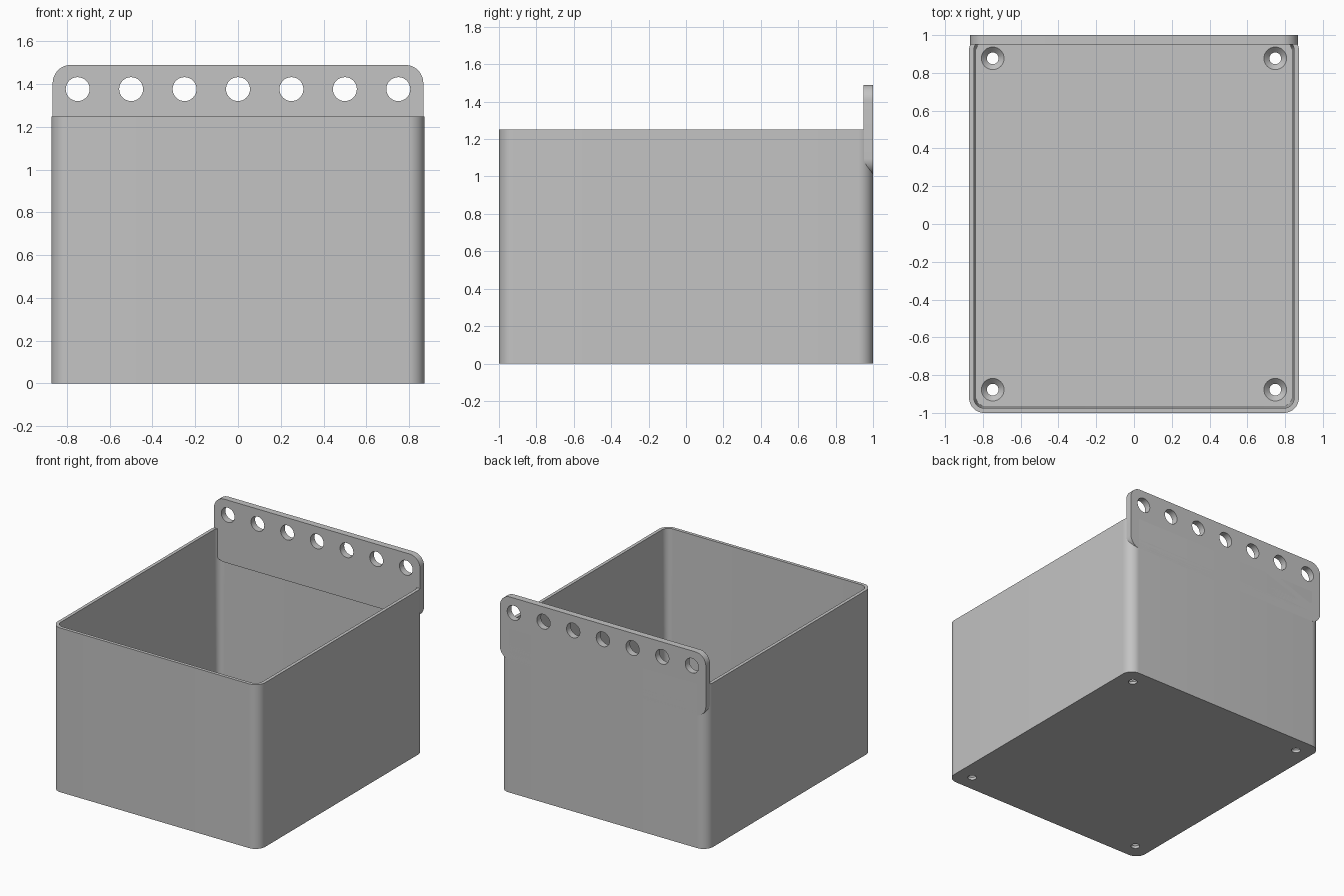
import bpy, bmesh, math

cube = bpy.data.objects.get("Cube")
if cube:
    bpy.data.objects.remove(cube, do_unlink=True)

grey = bpy.data.materials.new("plain grey")
grey.use_nodes = True
COLOUR = (0.55, 0.55, 0.55, 1)
grey.diffuse_color = COLOUR
grey.node_tree.nodes["Principled BSDF"].inputs["Base Color"].default_value = COLOUR


def rounded(x0, x1, y0, y1, r, steps=12):
    """Outline of a rounded rectangle, counter-clockwise."""
    pts = []
    corners = [(x1 - r, y1 - r), (x0 + r, y1 - r), (x0 + r, y0 + r), (x1 - r, y0 + r)]
    for i, (cx, cy) in enumerate(corners):
        for k in range(steps + 1):
            a = math.pi / 2 * (i + k / steps)
            pts.append((cx + r * math.cos(a), cy + r * math.sin(a)))
    return pts


def circle(cx, cy, r, n=32):
    return [(cx + r * math.cos(2 * math.pi * k / n),
             cy + r * math.sin(2 * math.pi * k / n)) for k in range(n)]


def loft(name, rings):
    """Closed solid through a list of (outline, z) rings."""
    bm = bmesh.new()
    loops = [[bm.verts.new((x, y, z)) for x, y in pts] for pts, z in rings]
    for a, b in zip(loops, loops[1:]):
        for i in range(len(a)):
            j = (i + 1) % len(a)
            bm.faces.new((a[i], a[j], b[j], b[i]))
    bm.faces.new(loops[0][::-1])
    bm.faces.new(loops[-1])
    bmesh.ops.recalc_face_normals(bm, faces=bm.faces)
    mesh = bpy.data.meshes.new(name)
    bm.to_mesh(mesh)
    bm.free()
    obj = bpy.data.objects.new(name, mesh)
    bpy.context.collection.objects.link(obj)
    mesh.materials.append(grey)
    return obj


def activate(obj):
    bpy.ops.object.select_all(action='DESELECT')
    obj.select_set(True)
    bpy.context.view_layer.objects.active = obj


# Open box with slightly tapered inner walls
W, D, H, FLOOR = 0.873, 1.0, 1.25, 0.05
box = loft("box", [
    (rounded(-W, W, -D, D, 0.08), 0),
    (rounded(-W, W, -D, D, 0.08), H),
    (rounded(-W + 0.025, W - 0.025, -D + 0.025, D - 0.025, 0.055), H),
    (rounded(-W + 0.037, W - 0.037, -D + 0.037, D - 0.037, 0.045), FLOOR),
])

# Countersunk screw holes in the floor
for sx in (-1, 1):
    for sy in (-1, 1):
        x, y = sx * 0.748, sy * 0.877
        cutter = loft("screw_hole_cutter", [
            (circle(x, y, 0.031), -0.05),
            (circle(x, y, 0.031), 0.02),
            (circle(x, y, 0.06), FLOOR),
            (circle(x, y, 0.06), FLOOR + 0.05),
        ])
        cutter.hide_render = True
        cut = box.modifiers.new("screw_hole", 'BOOLEAN')
        cut.operation = 'DIFFERENCE'
        cut.solver = 'EXACT'
        cut.object = cutter
        activate(box)
        bpy.ops.object.modifier_apply(modifier=cut.name)
        bpy.data.objects.remove(cutter, do_unlink=True)

# Hanging plate on the back wall, a filled curve with a row of holes
curve = bpy.data.curves.new("hanging_plate", 'CURVE')
curve.dimensions = '2D'
curve.fill_mode = 'BOTH'
curve.extrude = 0.025
outlines = [rounded(-0.867, 0.867, 1.01, 1.49, 0.085)]
outlines += [circle(0.25 * i, 1.377, 0.056) for i in range(-3, 4)]
for pts in outlines:
    spline = curve.splines.new('POLY')
    spline.points.add(len(pts) - 1)
    for p, (x, y) in zip(spline.points, pts):
        p.co = (x, y, 0, 1)
    spline.use_cyclic_u = True
curve.materials.append(grey)
plate = bpy.data.objects.new("hanging_plate", curve)
bpy.context.collection.objects.link(plate)
plate.rotation_euler.x = math.pi / 2
plate.location.y = D - 0.025
activate(plate)
bpy.ops.object.convert(target='MESH')

# Smooth rounded corners, crisp edges
for obj in (box, plate):
    activate(obj)
    bpy.ops.object.shade_smooth_by_angle(angle=math.radians(30))
